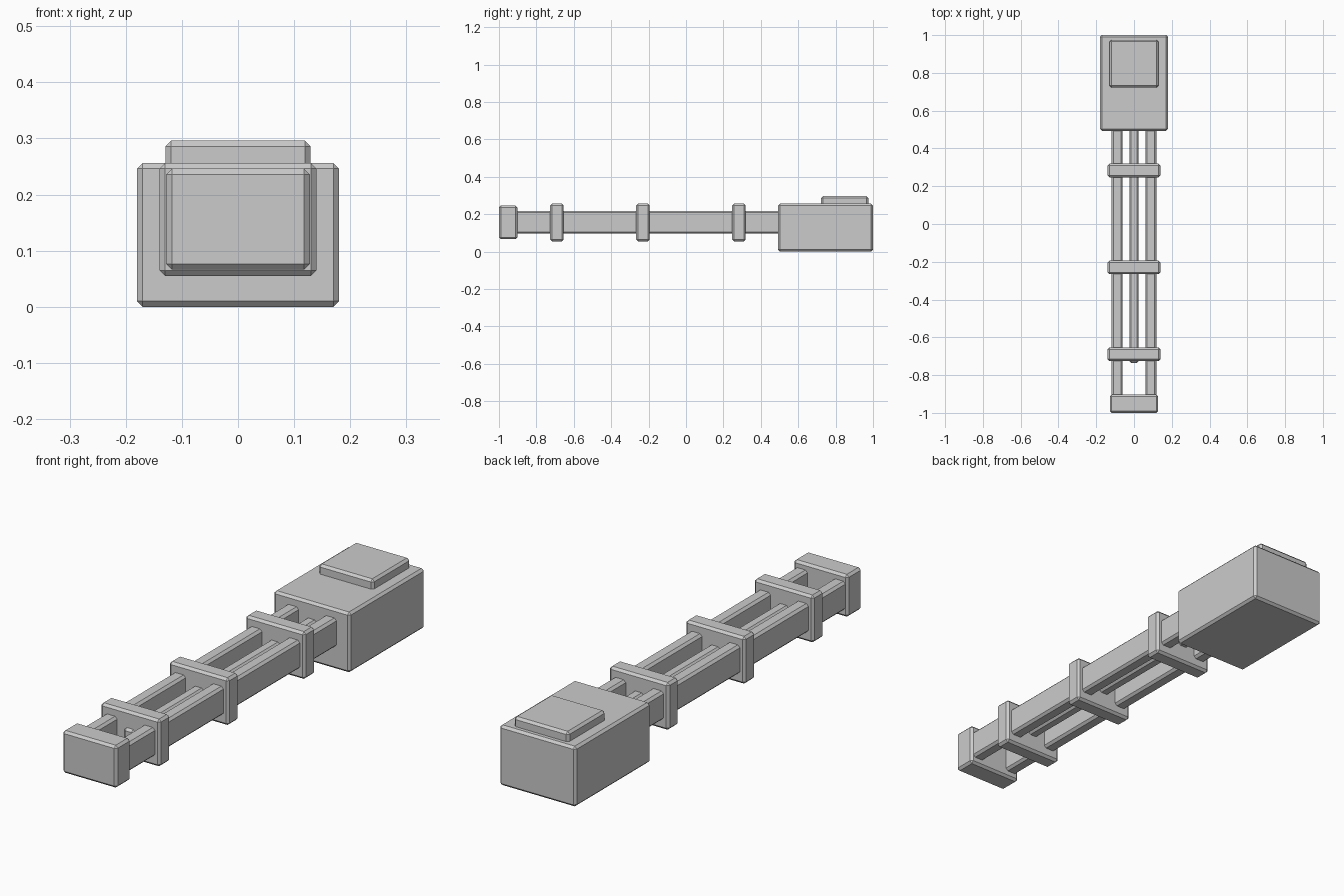
import bpy
import bmesh
from mathutils import Vector

if "Cube" in bpy.data.objects:
    bpy.data.objects.remove(bpy.data.objects["Cube"])


def block(name, x, y, z, chamfer=0.01):
    """Chamfered box from (min, max) ranges."""
    bm = bmesh.new()
    bmesh.ops.create_cube(bm, size=1)
    lo, hi = Vector((x[0], y[0], z[0])), Vector((x[1], y[1], z[1]))
    bmesh.ops.scale(bm, vec=hi - lo, verts=bm.verts)
    bmesh.ops.translate(bm, vec=(lo + hi) / 2, verts=bm.verts)
    mesh = bpy.data.meshes.new(name)
    bm.to_mesh(mesh)
    bm.free()
    obj = bpy.data.objects.new(name, mesh)
    bpy.context.collection.objects.link(obj)
    bevel = obj.modifiers.new("chamfer", "BEVEL")
    bevel.width = chamfer
    bevel.segments = 1
    return obj


# Rear housing with raised top plate
block("rear_housing", (-0.18, 0.18), (0.493, 1.0), (0.0, 0.256))
block("top_plate", (-0.129, 0.129), (0.722, 0.975), (0.236, 0.296))

# Pair of long side rails
rail = block("side_rails", (0.06, 0.118), (-0.95, 0.54), (0.096, 0.218))
rail.modifiers.new("mirror", "MIRROR")

# Centre rod, ending just past the front collar
block("centre_rod", (-0.025, 0.025), (-0.736, 0.54), (0.13, 0.185))

# Collars clamping the rails
for i, y in enumerate((-0.69, -0.23, 0.283)):
    block(f"collar_{i + 1}", (-0.14, 0.14), (y - 0.036, y + 0.036), (0.055, 0.256))

# Front end block
block("front_block", (-0.128, 0.128), (-1.0, -0.902), (0.066, 0.246))
